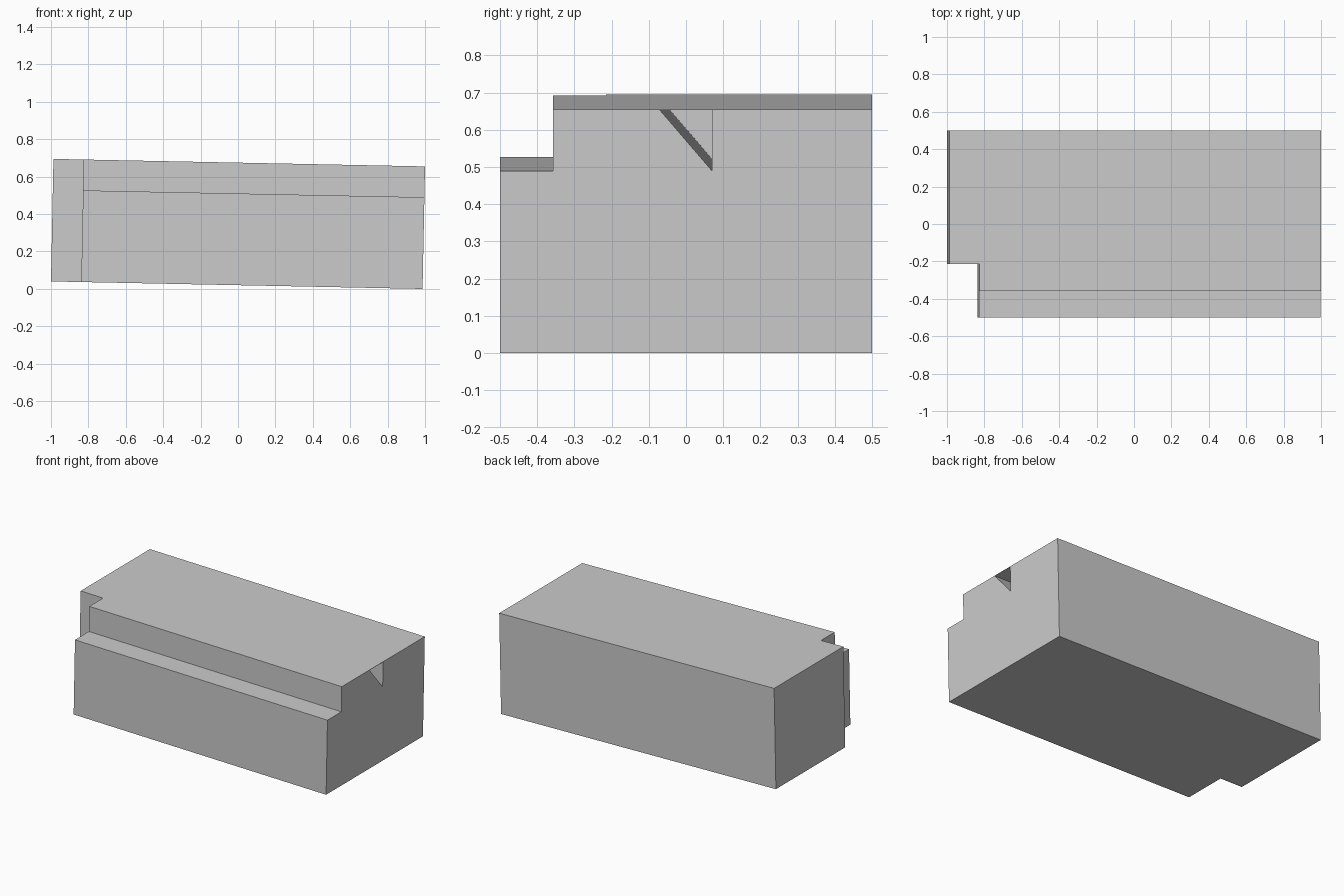
import bpy
import bmesh
from math import atan2
from mathutils import Matrix

if "Cube" in bpy.data.objects:
    bpy.data.objects.remove(bpy.data.objects["Cube"], do_unlink=True)

LENGTH, HEIGHT, RISE = 1.987, 0.655, 0.04
HALF = LENGTH / 2

grey = bpy.data.materials.new("plain grey")
grey.use_nodes = True
colour = (0.6, 0.6, 0.6, 1)
grey.diffuse_color = colour
grey.node_tree.nodes["Principled BSDF"].inputs["Base Color"].default_value = colour


def prism(name, profile, x0, x1):
    """Extrude a (y, z) profile along x."""
    bm = bmesh.new()
    face = bm.faces.new([bm.verts.new((x0, y, z)) for y, z in profile])
    grown = bmesh.ops.extrude_face_region(bm, geom=[face])
    tips = [v for v in grown["geom"] if isinstance(v, bmesh.types.BMVert)]
    bmesh.ops.translate(bm, verts=tips, vec=(x1 - x0, 0, 0))
    bmesh.ops.recalc_face_normals(bm, faces=bm.faces)
    mesh = bpy.data.meshes.new(name)
    bm.to_mesh(mesh)
    bm.free()
    mesh.materials.append(grey)
    obj = bpy.data.objects.new(name, mesh)
    bpy.context.collection.objects.link(obj)
    return obj


def cut(target, cutter):
    """Subtract the cutter, apply the result and discard the cutter."""
    mod = target.modifiers.new("cut", "BOOLEAN")
    mod.operation = "DIFFERENCE"
    mod.solver = "EXACT"
    mod.object = cutter
    bpy.context.view_layer.objects.active = target
    bpy.ops.object.modifier_apply(modifier=mod.name)
    bpy.data.objects.remove(cutter, do_unlink=True)


# Long block with a step along its front upper edge
block = prism("stepped_block",
              [(-0.5, 0), (0.5, 0), (0.5, HEIGHT), (-0.357, HEIGHT),
               (-0.357, 0.49), (-0.5, 0.49)], -HALF, HALF)

# Full-height notch in one front corner
cut(block, prism("corner_cutter",
                 [(-0.7, -0.2), (-0.215, -0.2), (-0.215, 1), (-0.7, 1)],
                 -HALF - 0.2, -HALF + 0.162))

# Triangular recess in the end, just under the top surface
roof = HEIGHT - 0.002
cut(block, prism("recess_cutter",
                 [(-0.07, roof), (0.07, roof), (0.07, 0.49)],
                 -0.6, HALF + 0.1))

# Slight tilt, with the block resting on its lower end
tilt = Matrix.Rotation(atan2(RISE, LENGTH), 4, "Y")
block.data.transform(Matrix.Translation((-0.0066, 0, RISE / 2)) @ tilt)
block.data.update()
